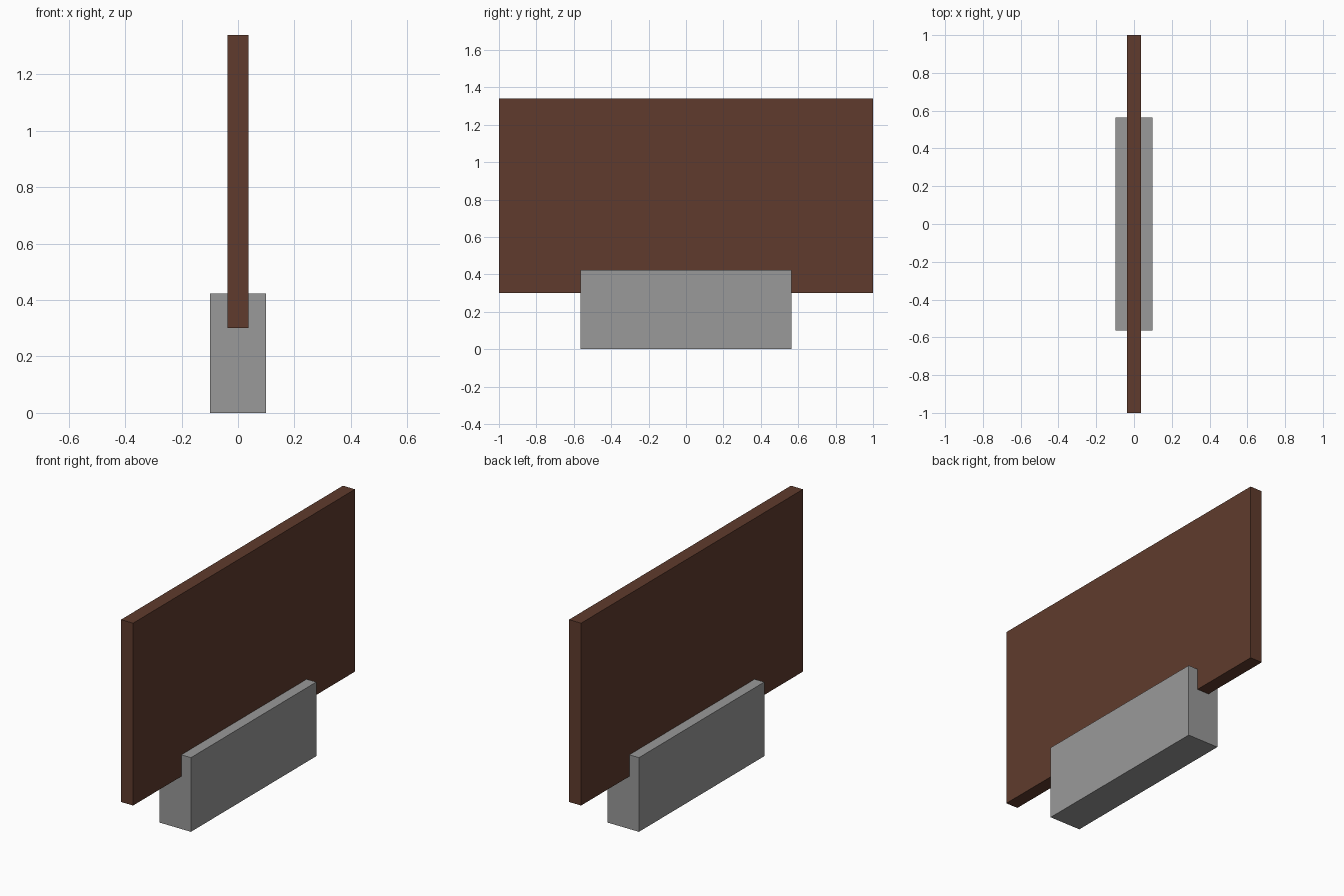
import bpy

# Remove the default cube
default = bpy.data.objects.get("Cube")
if default:
    bpy.data.objects.remove(default, do_unlink=True)


def make_material(name, colour):
    mat = bpy.data.materials.new(name)
    mat.use_nodes = True
    mat.diffuse_color = colour
    mat.node_tree.nodes["Principled BSDF"].inputs["Base Color"].default_value = colour
    return mat


def add_box(name, size, bottom, mat):
    """Box centred on the z axis, standing at the given height."""
    bpy.ops.mesh.primitive_cube_add(size=1, location=(0, 0, bottom + size[2] / 2))
    box = bpy.context.object
    box.name = name
    box.scale = size
    bpy.ops.object.transform_apply(location=False, rotation=False, scale=True)
    box.data.materials.append(mat)
    return box


brown = make_material("dark brown wood", (0.116, 0.044, 0.026, 1))
grey = make_material("mid grey stone", (0.32, 0.32, 0.32, 1))

# Upright panel, its lower edge sunk into the base
add_box("panel", (0.076, 2.0, 1.04), 0.30, brown)

# Block that holds the panel
add_box("base_block", (0.197, 1.13, 0.423), 0, grey)
